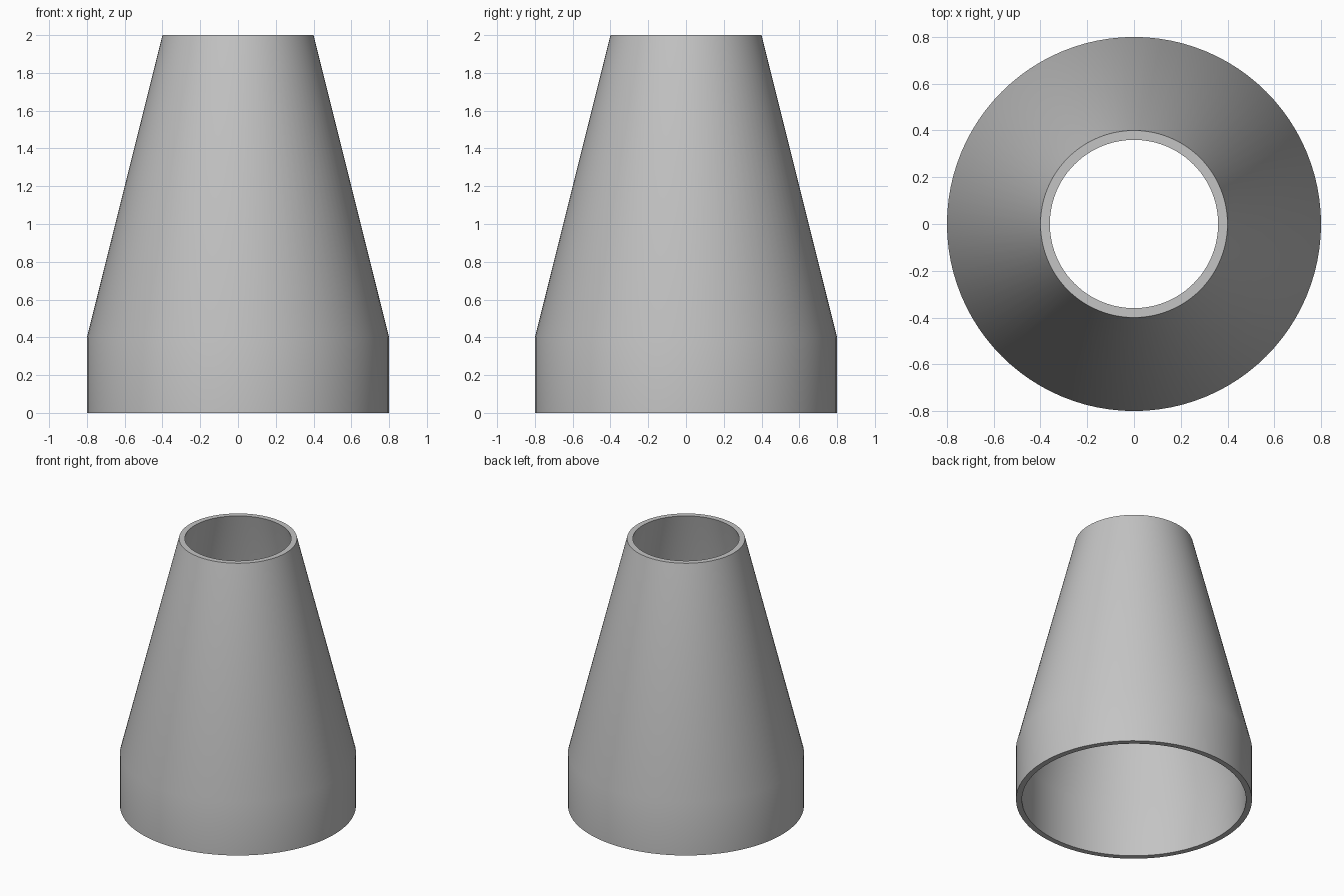
import bpy
import bmesh
from math import cos, sin, tau, radians

SIDES = 96

cube = bpy.data.objects.get("Cube")
if cube:
    bpy.data.objects.remove(cube, do_unlink=True)

# Plain grey material
grey = bpy.data.materials.new("grey")
grey.use_nodes = True
color = (0.55, 0.55, 0.55, 1)
grey.diffuse_color = color
grey.node_tree.nodes["Principled BSDF"].inputs["Base Color"].default_value = color

# Closed wall profile (radius, height): outside going up, inside coming down
profile = [(0.8, 0), (0.8, 0.4), (0.4, 2), (0.36, 2), (0.76, 0.4), (0.76, 0)]


def lathe(name, points, sides, material):
    bm = bmesh.new()
    rings = [[bm.verts.new((r * cos(tau * i / sides), r * sin(tau * i / sides), z))
              for i in range(sides)] for r, z in points]
    for k, low in enumerate(rings):
        high = rings[(k + 1) % len(rings)]
        for i in range(sides):
            j = (i + 1) % sides
            bm.faces.new((low[i], low[j], high[j], high[i]))
    bmesh.ops.recalc_face_normals(bm, faces=bm.faces)
    mesh = bpy.data.meshes.new(name)
    bm.to_mesh(mesh)
    bm.free()
    mesh.materials.append(material)
    obj = bpy.data.objects.new(name, mesh)
    bpy.context.collection.objects.link(obj)
    return obj


# Hollow reducer: straight collar below a tapering cone, open at both ends
reducer = lathe("hollow_cone_reducer", profile, SIDES, grey)
bpy.ops.object.select_all(action="DESELECT")
reducer.select_set(True)
bpy.context.view_layer.objects.active = reducer
bpy.ops.object.shade_smooth_by_angle(angle=radians(30))
